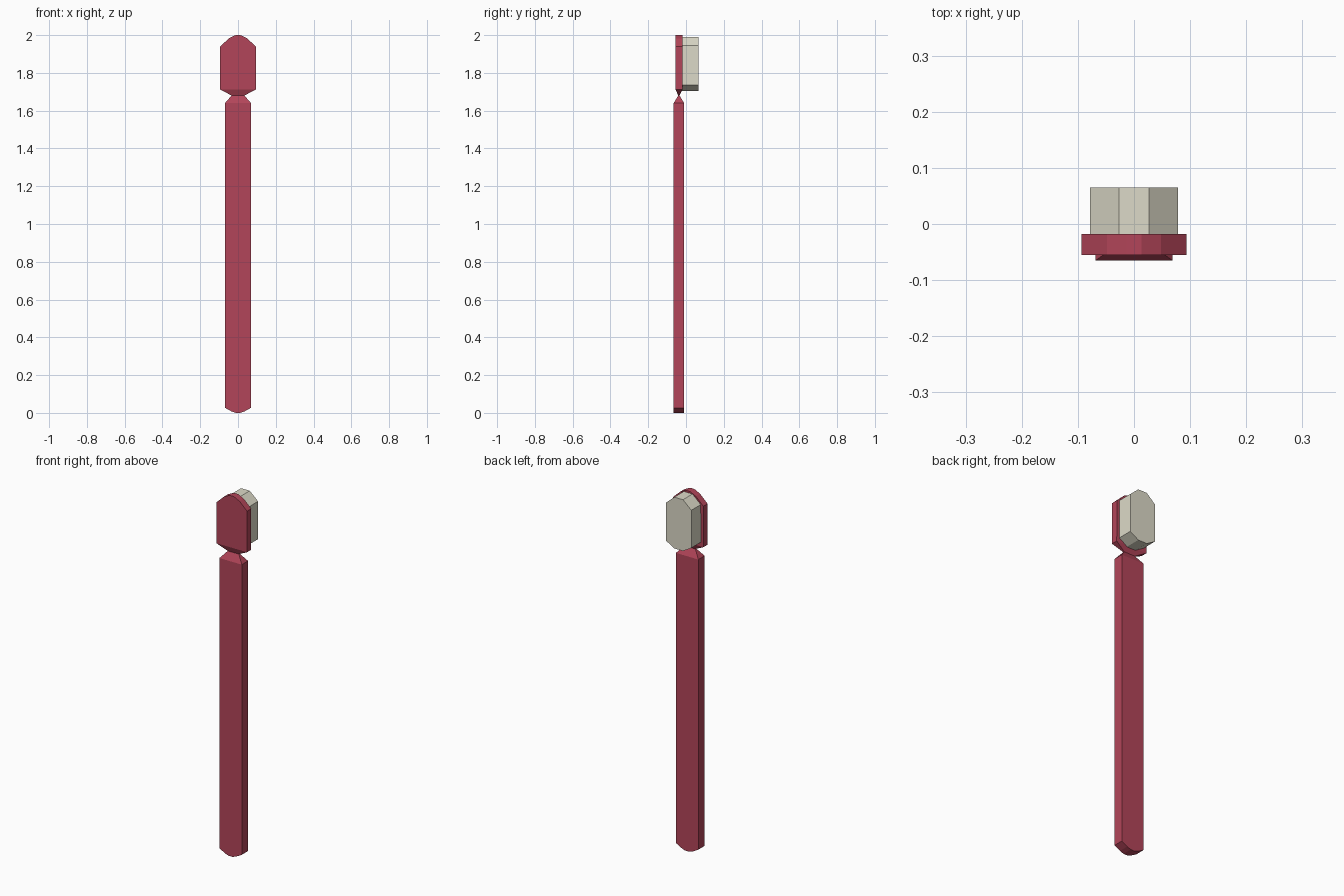
import bpy, bmesh

if "Cube" in bpy.data.objects:
    bpy.data.objects.remove(bpy.data.objects["Cube"])


def material(name, color):
    m = bpy.data.materials.new(name)
    m.diffuse_color = color
    m.use_nodes = True
    m.node_tree.nodes["Principled BSDF"].inputs["Base Color"].default_value = m.diffuse_color
    return m


def loft(name, rows, mat):
    """Stack rectangular rings (z, half width, front y, back y) into a closed solid."""
    bm = bmesh.new()
    rings = [[bm.verts.new(p) for p in ((-w, f, z), (w, f, z), (w, b, z), (-w, b, z))]
             for z, w, f, b in rows]
    for lo, hi in zip(rings, rings[1:]):
        for i in range(4):
            j = (i + 1) % 4
            bm.faces.new((lo[i], lo[j], hi[j], hi[i]))
    bm.faces.new(rings[0][::-1])
    bm.faces.new(rings[-1])
    # merge coplanar strips into single flat panels
    bmesh.ops.dissolve_limit(bm, angle_limit=0.01, verts=bm.verts[:], edges=bm.edges[:])
    bmesh.ops.recalc_face_normals(bm, faces=bm.faces[:])
    mesh = bpy.data.meshes.new(name)
    bm.to_mesh(mesh)
    bm.free()
    mesh.materials.append(mat)
    obj = bpy.data.objects.new(name, mesh)
    bpy.context.collection.objects.link(obj)
    return obj


red = material("red_plastic", (0.45, 0.06, 0.1, 1))
cream = material("cream_bristle", (0.72, 0.7, 0.58, 1))

# Handle, pinched neck and rounded head plate in one body
loft("handle_and_head", [
    (0.0, 0.012, -0.065, -0.01),
    (0.008, 0.035, -0.065, -0.01),
    (0.027, 0.069, -0.065, -0.01),
    (1.64, 0.069, -0.065, -0.01),
    (1.68, 0.034, -0.041, -0.034),
    (1.712, 0.094, -0.055, -0.019),
    (1.94, 0.094, -0.055, -0.018),
    (1.983, 0.048, -0.055, -0.018),
    (2.0, 0.013, -0.055, -0.018),
], red)

# Bristle block on the back of the head
loft("bristles", [
    (1.705, 0.027, -0.03, 0.065),
    (1.735, 0.078, -0.03, 0.065),
    (1.945, 0.078, -0.03, 0.065),
    (1.99, 0.027, -0.03, 0.065),
], cream)
